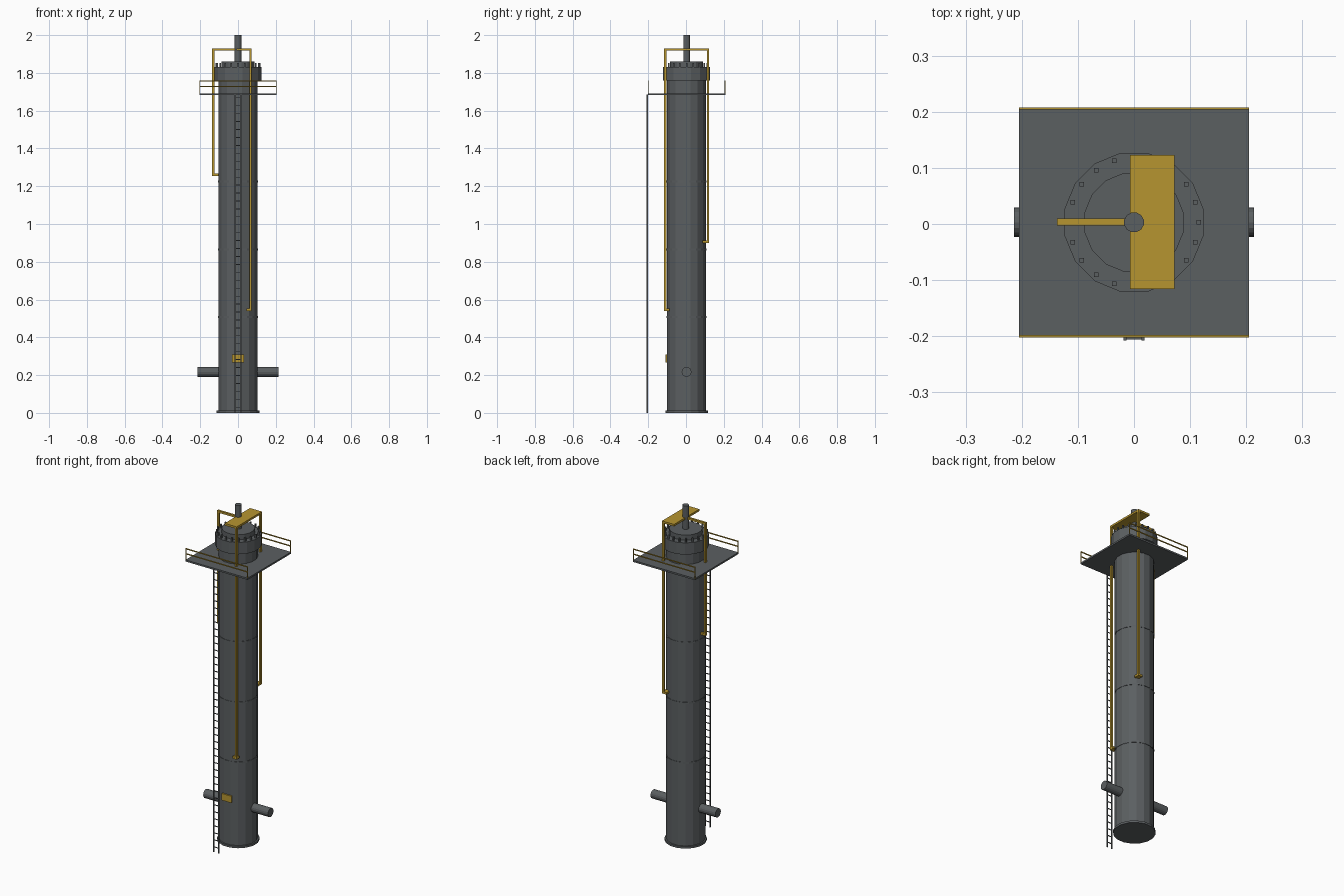
import bpy, math
from mathutils import Matrix, Vector

cube = bpy.data.objects.get("Cube")
if cube:
    bpy.data.objects.remove(cube, do_unlink=True)

AXIS_Y = 0.003  # column axis
SIDES = 16


def material(name, colour):
    m = bpy.data.materials.new(name)
    m.use_nodes = True
    m.diffuse_color = (*colour, 1)
    m.node_tree.nodes["Principled BSDF"].inputs["Base Color"].default_value = (*colour, 1)
    return m


steel = material("dark grey steel", (0.105, 0.115, 0.12))
yellow = material("safety yellow", (0.47, 0.30, 0.03))


def finish(name, mat):
    obj = bpy.context.object
    obj.name = name
    obj.data.materials.append(mat)
    return obj


def cylinder(name, radius, z0, z1, sides=SIDES, mat=steel):
    bpy.ops.mesh.primitive_cylinder_add(vertices=sides, radius=radius, depth=z1 - z0,
                                        location=(0, AXIS_Y, (z0 + z1) / 2))
    obj = finish(name, mat)
    obj.data.transform(Matrix.Rotation(math.pi / sides, 4, 'Z'))
    return obj


def box(name, low, high, mat=steel):
    low, high = Vector(low), Vector(high)
    bpy.ops.mesh.primitive_cube_add(size=1, location=(low + high) / 2)
    obj = finish(name, mat)
    obj.data.transform(Matrix.Diagonal((*(high - low), 1)))
    return obj


# Column shell, base ring, seams and bolted head
cylinder("column_shell", 0.106, 0, 1.77)
cylinder("base_ring", 0.115, 0, 0.012)
for i, z in enumerate((0.507, 0.865, 1.225)):
    cylinder(f"seam_ring_{i}", 0.1075, z - 0.005, z + 0.005, 20)
cylinder("head_flange", 0.126, 1.76, 1.83)
cylinder("head_cap", 0.09, 1.82, 1.86)
cylinder("vent_pipe", 0.018, 1.85, 2.0, 12)
BOLTS = 20
for i in range(BOLTS):
    a = math.tau * i / BOLTS
    x, y = 0.115 * math.cos(a), AXIS_Y + 0.115 * math.sin(a)
    box(f"head_bolt_{i}", (x - 0.004, y - 0.004, 1.80), (x + 0.004, y + 0.004, 1.852))

# Side nozzles
for side, s in (("left", 1), ("right", -1)):
    bpy.ops.mesh.primitive_cylinder_add(vertices=SIDES, radius=0.026, depth=0.134,
                                        location=(s * 0.147, AXIS_Y, 0.217),
                                        rotation=(0, math.pi / 2, 0))
    finish(f"{side}_nozzle", steel)

# Platform with front and back railings
P = 0.205
box("platform", (-P, AXIS_Y - P, 1.682), (P, AXIS_Y + P, 1.692))
for side, s in (("front", -1), ("back", 1)):
    y = AXIS_Y + s * (P - 0.002)
    for part, z in (("top", 1.758), ("middle", 1.728)):
        box(f"{side}_{part}_rail", (-P, y - 0.002, z - 0.003), (P, y + 0.002, z + 0.003), yellow)
    for x in (-P + 0.002, P - 0.002):
        box(f"{side}_rail_post", (x - 0.002, y - 0.002, 1.69), (x + 0.002, y + 0.002, 1.76), yellow)

# Ladder
for side, x in (("left", 0.016), ("right", -0.016)):
    box(f"ladder_{side}_rail", (x - 0.003, -0.208, 0), (x + 0.003, -0.201, 1.685))
RUNGS = 40
for i in range(RUNGS):
    z = 0.03 + i * 0.042
    box(f"ladder_rung_{i}", (-0.016, -0.206, z - 0.002), (0.016, -0.202, z + 0.002))

# Name plate without lettering
box("front_plate", (-0.032, -0.109, 0.268), (0.032, -0.100, 0.308), yellow)

# Yellow ducts: overhead plate, arm, three drops with feet turned to the shell
Z = 1.93
box("overhead_duct", (-0.007, -0.116, Z - 0.012), (0.072, 0.123, Z), yellow)
box("side_arm", (-0.137, -0.003, Z - 0.012), (0, 0.01, Z), yellow)
box("side_drop", (-0.137, -0.003, 1.255), (-0.125, 0.01, Z), yellow)
box("side_foot", (-0.137, -0.003, 1.255), (-0.10, 0.01, 1.267), yellow)
box("front_drop", (0.06, -0.116, 0.54), (0.072, -0.104, Z), yellow)
box("front_foot", (0.044, -0.116, 0.54), (0.072, -0.088, 0.552), yellow)
box("back_drop", (0.06, 0.111, 0.90), (0.072, 0.123, Z), yellow)
box("back_foot", (0.044, 0.088, 0.90), (0.072, 0.123, 0.912), yellow)
